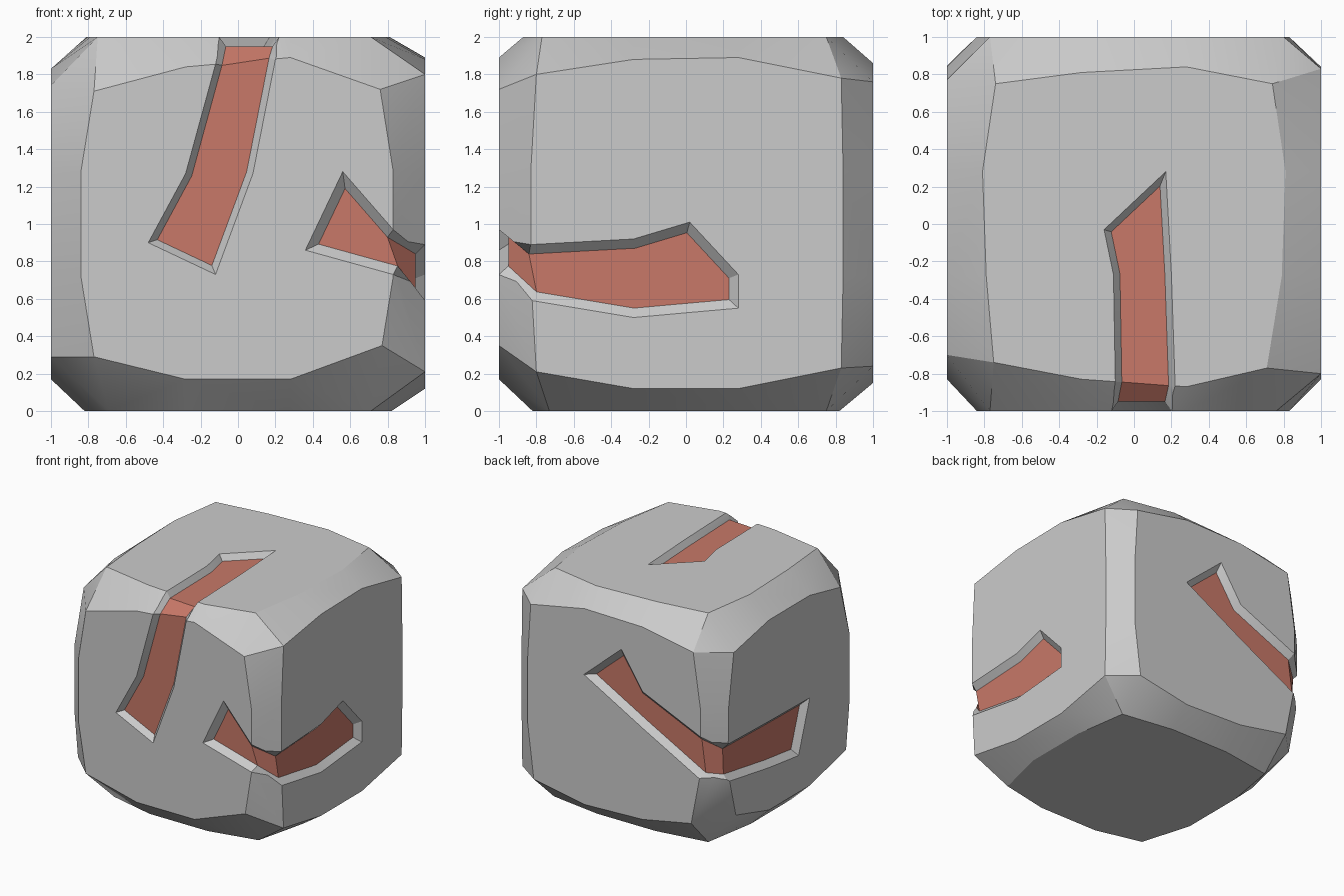
import bpy, bmesh
from math import radians
from mathutils import Vector

if "Cube" in bpy.data.objects:
    bpy.data.objects.remove(bpy.data.objects["Cube"])

# Helpers that place 2D points on the six sides of a unit cube (centred on the origin)
SIDES = {
    "front": lambda a, b: Vector((a, -1, b)),
    "back": lambda a, b: Vector((a, 1, b)),
    "right": lambda a, b: Vector((1, a, b)),
    "left": lambda a, b: Vector((-1, a, b)),
    "top": lambda a, b: Vector((a, b, 1)),
    "bottom": lambda a, b: Vector((a, b, -1)),
}
M = 0.28

# Per side: corners BL, BR, TR, TL, then edge offsets (bottom, right, top, left) at -M and +M
PLATES = {
    "front": ([(-.77, -.71), (.77, -.65), (.76, .72), (-.77, .71)],
              [(-.83, -.83), (.83, .83), (.84, .89), (-.84, -.84)]),
    "right": ([(-.80, -.79), (.83, -.77), (.83, .78), (-.80, .80)],
              [(-.88, -.88), (.84, .84), (.88, .89), (-.83, -.83)]),
    "top": ([(-.75, -.74), (.71, -.77), (.74, .75), (-.74, .75)],
            [(-.83, -.87), (.79, .81), (.81, .84), (-.79, -.81)]),
    "back": ([(-.75, -.74), (.77, -.76), (.80, .76), (-.77, .76)],
             [(-.83, -.85), (.83, .83), (.85, .86), (-.84, -.84)]),
    "left": ([(-.78, -.71), (.74, -.70), (.77, .73), (-.70, .74)],
             [(-.83, -.83), (.85, .84), (.83, .83), (-.83, -.83)]),
    "bottom": ([(-.69, -.72), (.71, -.73), (.75, .75), (-.74, .75)],
               [(-.82, -.82), (.82, .82), (.82, .82), (-.82, -.82)]),
}

# Cracks: inset width and stations of (side, rail one, rail two)
CRACKS = {
    "front_top_crack": (.035, [
        ("front", (-.48, -.10), (-.12, -.27)), ("front", (-.28, .27), (.08, .27)),
        ("front", (-.12, .855), (.20, .88)), ("top", (-.10, -.843), (.22, -.866)),
        ("top", (-.11, -.27), (.20, -.27)), ("top", (-.16, -.03), (.17, .28))]),
    "front_right_crack": (.05, [
        ("front", (.56, .28), (.36, -.14)), ("front", (.83, -.03), (.83, -.27)),
        ("right", (-.83, -.11), (-.82, -.41)), ("right", (-.28, -.08), (-.28, -.50)),
        ("right", (.02, .01), (.02, -.473)), ("right", (.28, -.27), (.28, -.45))]),
    "back_left_crack": (.05, [
        ("back", (-.075, .60), (.287, .284)), ("back", (-.28, .286), (-.28, -.033)),
        ("back", (-.84, .04), (-.84, -.334)), ("left", (.84, -.04), (.85, -.366)),
        ("left", (.28, -.055), (.28, -.46)), ("left", (-.28, -.065), (-.125, -.51))]),
}


def to_object(bm, name):
    bmesh.ops.recalc_face_normals(bm, faces=bm.faces)
    mesh = bpy.data.meshes.new(name)
    bm.to_mesh(mesh)
    bm.free()
    obj = bpy.data.objects.new(name, mesh)
    bpy.context.collection.objects.link(obj)
    mesh.materials.append(None)
    mesh.materials.append(red)
    obj.location.z = 1
    return obj


def face_normal(p):
    return Vector([float(round(c)) if abs(abs(c) - 1) < 1e-6 else 0.0 for c in p])


def make_crack(name, width, stations):
    one = [SIDES[s](*a) for s, a, b in stations]
    two = [SIDES[s](*b) for s, a, b in stations]
    rim = one + two[::-1]
    n = len(rim)
    first = face_normal(rim[0]).cross(rim[1] - rim[0])
    sign = 1 if first.dot(rim[-1] - rim[0]) > 0 else -1
    floor = []
    for i, p in enumerate(rim):
        nor = face_normal(p)
        flat = lambda v: (v - nor * v.dot(nor)).normalized()
        i1 = nor.cross(flat(p - rim[i - 1])) * sign
        i2 = nor.cross(flat(rim[(i + 1) % n] - p)) * sign
        floor.append(p + (i1 + i2) * (width / (1 + i1.dot(i2))) - nor * .05)
    bm = bmesh.new()
    high = [bm.verts.new(p + (p - q) * .7) for p, q in zip(rim, floor)]
    low = [bm.verts.new(q) for q in floor]
    for i in range(n):
        j = (i + 1) % n
        bm.faces.new((high[i], high[j], low[j], low[i]))
    for i in range(n // 2 - 1):
        bm.faces.new([high[k] for k in (i, i + 1, n - 2 - i, n - 1 - i)])
        bm.faces.new([low[k] for k in (i, i + 1, n - 2 - i, n - 1 - i)]).material_index = 1
    return to_object(bm, name)


red = bpy.data.materials.new("crack_red")
red.diffuse_color = (.58, .19, .14, 1)
red.use_nodes = True
red.node_tree.nodes["Principled BSDF"].inputs["Base Color"].default_value = red.diffuse_color

# Rock body: hull around six irregular side plates
bm = bmesh.new()
for side, (corners, mids) in PLATES.items():
    pts = list(corners)
    for k, (lo, hi) in enumerate(mids):
        pts += [(-M, lo), (M, hi)] if k % 2 == 0 else [(lo, -M), (hi, M)]
    for p in pts:
        bm.verts.new(SIDES[side](*p))
bmesh.ops.convex_hull(bm, input=bm.verts)
bmesh.ops.dissolve_limit(bm, angle_limit=radians(.5), verts=bm.verts, edges=bm.edges)
rock = to_object(bm, "rock_block")

# Carve the cracks; the cutters carry the red floor
bpy.context.view_layer.objects.active = rock
rock.select_set(True)
for name, (width, stations) in CRACKS.items():
    cutter = make_crack(name, width, stations)
    mod = rock.modifiers.new(name, "BOOLEAN")
    mod.operation = "DIFFERENCE"
    mod.solver = "EXACT"
    mod.object = cutter
    bpy.ops.object.modifier_apply(modifier=mod.name)
    bpy.data.objects.remove(cutter)
bpy.ops.object.shade_smooth_by_angle(angle=radians(25))
